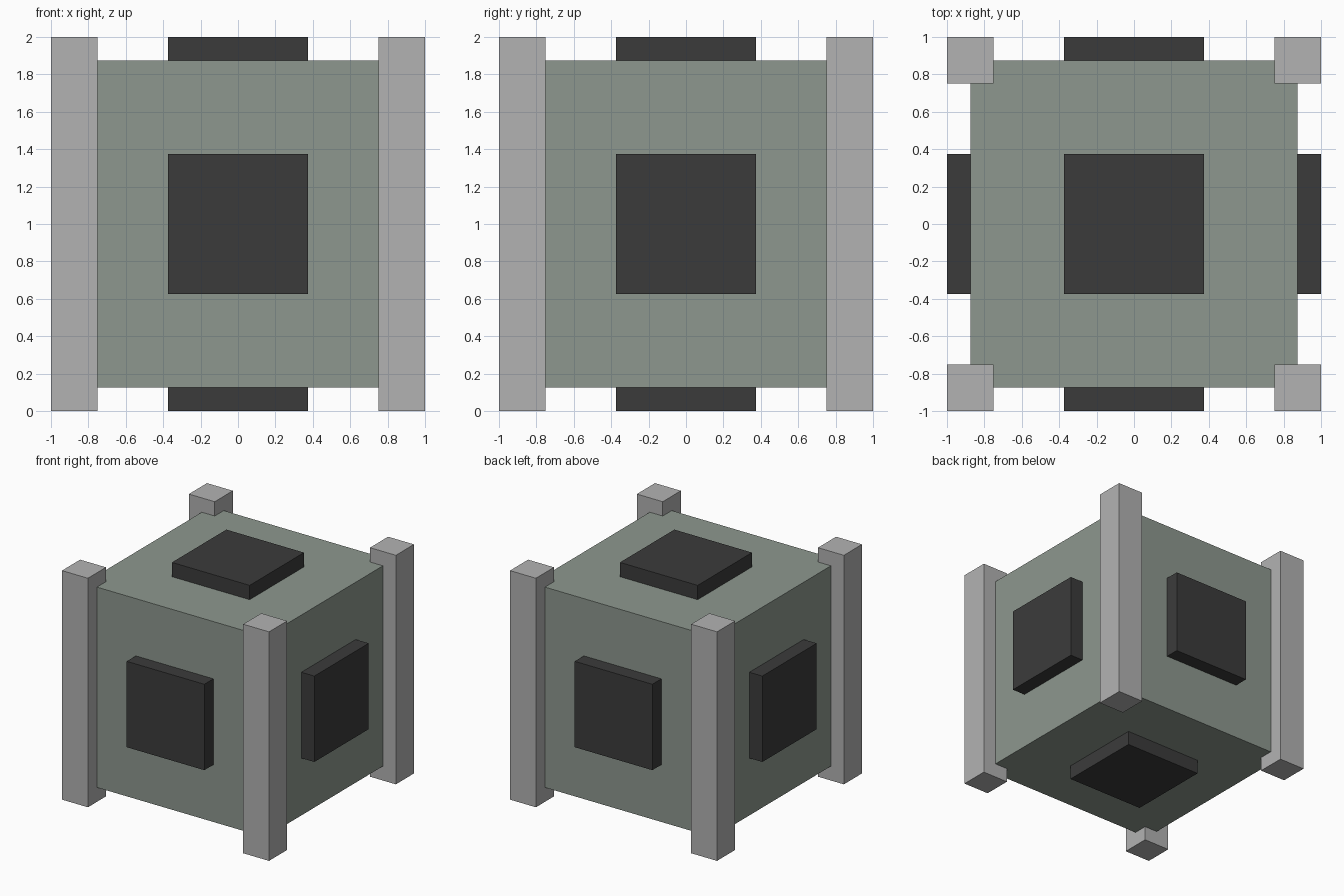
import bpy
from mathutils import Vector

cube = bpy.data.objects.get("Cube")
if cube:
    bpy.data.objects.remove(cube, do_unlink=True)


def make_material(name, rgb):
    mat = bpy.data.materials.new(name)
    mat.use_nodes = True
    mat.diffuse_color = (*rgb, 1)
    bsdf = next(n for n in mat.node_tree.nodes if n.type == 'BSDF_PRINCIPLED')
    bsdf.inputs["Base Color"].default_value = (*rgb, 1)
    return mat


def add_box(name, centre, size, mat):
    bpy.ops.mesh.primitive_cube_add(size=1, location=centre)
    obj = bpy.context.object
    obj.name = name
    obj.scale = size
    bpy.ops.object.transform_apply(location=False, rotation=False, scale=True)
    obj.data.materials.append(mat)
    return obj


sage = make_material("sage_green", (0.268, 0.312, 0.273))
grey = make_material("light_grey", (0.448, 0.448, 0.448))
dark = make_material("dark_grey", (0.044, 0.044, 0.044))

CENTRE = Vector((0, 0, 1))
BODY, POST, PAD = 1.75, 0.25, 0.75
PAD_DEPTH = (2 - BODY) / 2

# Central block
add_box("body", CENTRE, (BODY, BODY, BODY), sage)

# Full-height corner posts
for side, sx in (("right", -1), ("left", 1)):
    for end, sy in (("front", -1), ("back", 1)):
        offset = 1 - POST / 2
        add_box(f"{end}_{side}_post", (sx * offset, sy * offset, 1), (POST, POST, 2), grey)

# One raised square pad on each face of the block
pads = {
    "front": (0, -1, 0), "back": (0, 1, 0),
    "right": (-1, 0, 0), "left": (1, 0, 0),
    "bottom": (0, 0, -1), "top": (0, 0, 1),
}
for face, direction in pads.items():
    size = [PAD_DEPTH if d else PAD for d in direction]
    add_box(f"{face}_pad", CENTRE + Vector(direction) * (1 - PAD_DEPTH / 2), size, dark)
